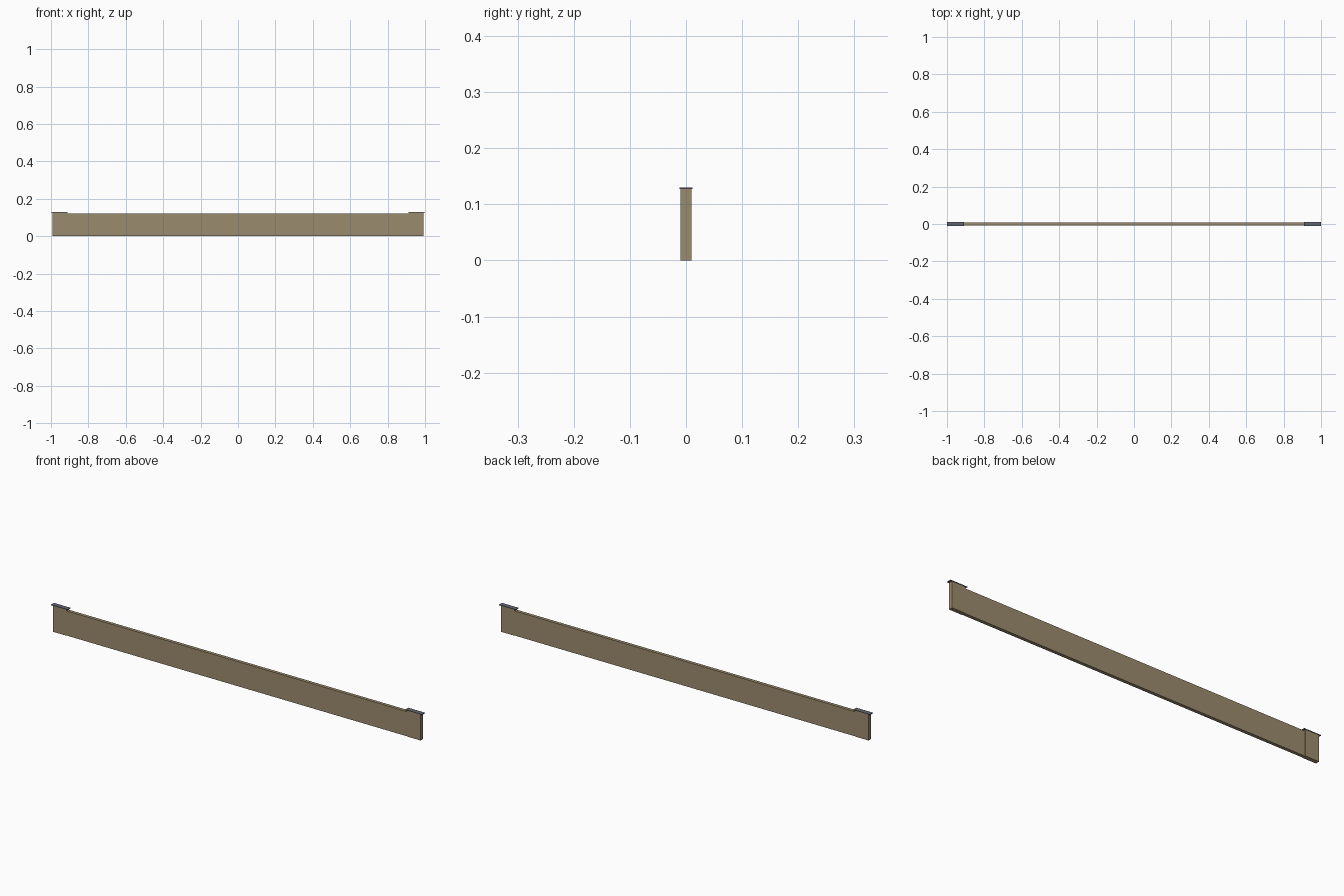
import bpy

if "Cube" in bpy.data.objects:
    bpy.data.objects.remove(bpy.data.objects["Cube"])


def material(name, rgb):
    m = bpy.data.materials.new(name)
    m.diffuse_color = (*rgb, 1)
    m.use_nodes = True
    m.node_tree.nodes["Principled BSDF"].inputs["Base Color"].default_value = m.diffuse_color
    return m


wood = material("tan_board", (0.33, 0.26, 0.155))
metal = material("grey_cap", (0.13, 0.13, 0.17))


def box(name, x0, x1, half_y, z0, z1, mat):
    bpy.ops.mesh.primitive_cube_add(size=1, location=((x0 + x1) / 2, 0, (z0 + z1) / 2))
    o = bpy.context.object
    o.name = name
    o.scale = (x1 - x0, 2 * half_y, z1 - z0)
    bpy.ops.object.transform_apply(location=True, rotation=False, scale=True)
    o.data.materials.append(mat)
    return o


# long wall panel between the posts
box("wall_panel", -0.918, 0.918, 0.008, 0, 0.12, wood)

# end posts, slightly thicker and taller, each with a thin overhanging cap
for side, s in (("left", -1), ("right", 1)):
    a, b = sorted((s * 0.918, s * 0.991))
    box(side + "_post", a, b, 0.0098, 0, 0.127, wood)
    a, b = sorted((s * 0.91, s * 1.0))
    box(side + "_cap", a, b, 0.0115, 0.127, 0.130, metal)
